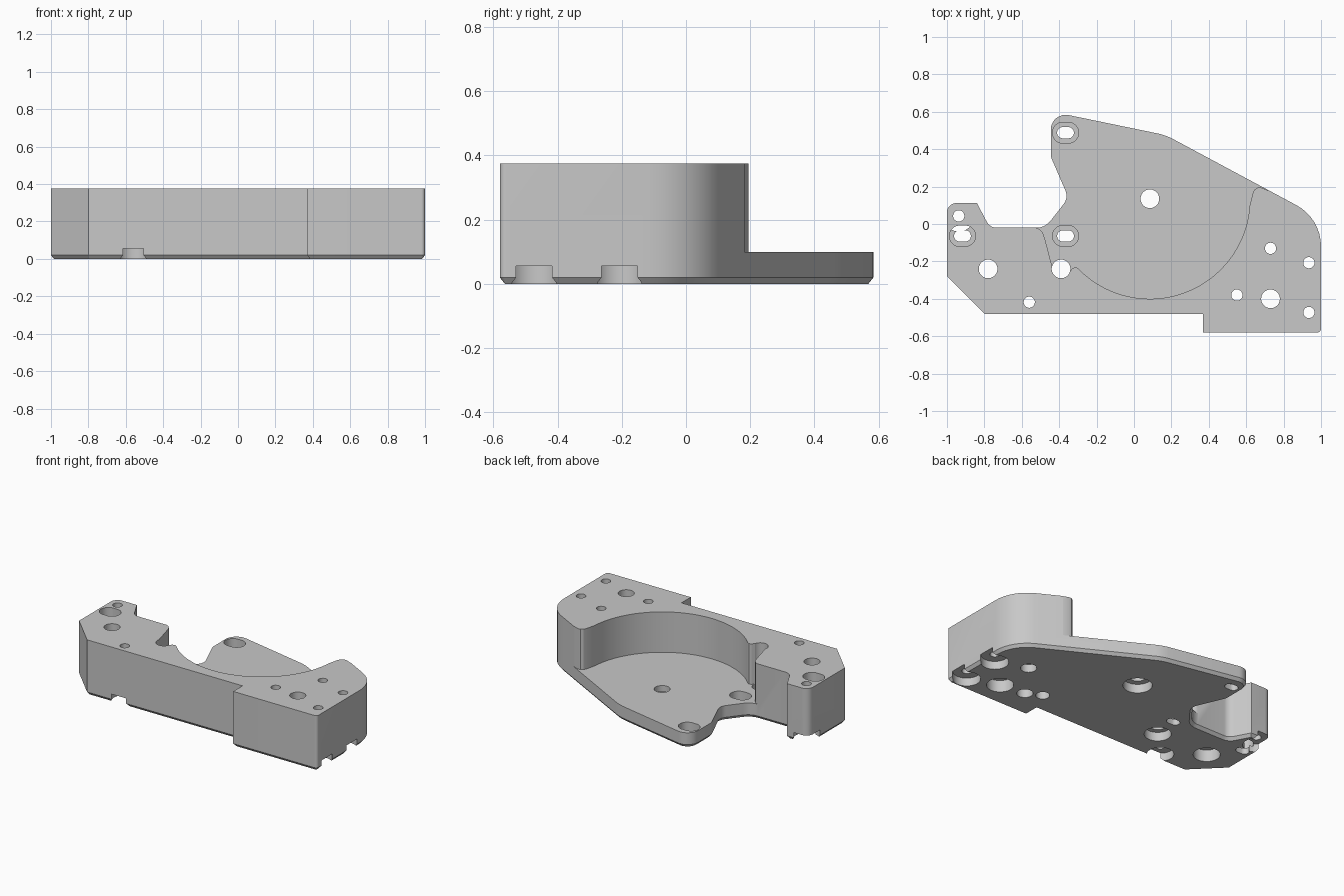
import bpy, bmesh
from math import cos, sin, tan, pi, radians
from mathutils import Vector

cube = bpy.data.objects.get("Cube")
if cube:
    bpy.data.objects.remove(cube, do_unlink=True)

HEIGHT, FLOOR = 0.375, 0.1
CHAMFER = 0.016

grey = bpy.data.materials.new("grey plastic")
grey.use_nodes = True
grey.diffuse_color = (0.58, 0.58, 0.58, 1)
grey.node_tree.nodes["Principled BSDF"].inputs["Base Color"].default_value = grey.diffuse_color


def finish(bm, name):
    bmesh.ops.recalc_face_normals(bm, faces=bm.faces[:])
    mesh = bpy.data.meshes.new(name)
    bm.to_mesh(mesh)
    bm.free()
    mesh.materials.append(grey)
    obj = bpy.data.objects.new(name, mesh)
    bpy.context.collection.objects.link(obj)
    return obj


def stack(rings):
    """Closed solid through rings of (points, height) with equal counts."""
    bm = bmesh.new()
    loops = [[bm.verts.new((x, y, z)) for x, y in pts] for pts, z in rings]
    n = len(loops[0])
    for a, b in zip(loops, loops[1:]):
        for i in range(n):
            j = (i + 1) % n
            bm.faces.new((a[i], a[j], b[j], b[i]))
    bottom = bm.faces.new(loops[0][::-1])
    bm.faces.new(loops[-1])
    bm.normal_update()
    return bm, bottom


def rounded(corners, steps=8):
    """Polygon whose corners (x, y, radius) are filleted with arcs."""
    out = []
    for i, (x, y, r) in enumerate(corners):
        p = Vector((x, y))
        if r == 0:
            out.append((x, y))
            continue
        u = (Vector(corners[i - 1][:2]) - p).normalized()
        v = (Vector(corners[(i + 1) % len(corners)][:2]) - p).normalized()
        half = u.angle(v) / 2
        centre = p + (u + v).normalized() * (r / sin(half))
        start = p + u * (r / tan(half)) - centre
        end = p + v * (r / tan(half)) - centre
        sweep = pi - 2 * half
        for k in range(steps + 1):
            t = k / steps
            q = (start * sin((1 - t) * sweep) + end * sin(t * sweep)) / sin(sweep)
            out.append(tuple(centre + q))
    return out


def pill(x, y, r, half=0.0, n=32):
    """Circle, or a slot along x when half is above zero."""
    pts = []
    for i in range(n):
        a = 2 * pi * (i + 0.5) / n
        pts.append((x + r * cos(a) + (half if cos(a) > 0 else -half), y + r * sin(a)))
    return pts


def cut(body, cutter):
    mod = body.modifiers.new("cut", 'BOOLEAN')
    mod.operation = 'DIFFERENCE'
    mod.solver = 'EXACT'
    mod.object = cutter
    bpy.context.view_layer.objects.active = body
    bpy.ops.object.modifier_apply(modifier=mod.name)
    bpy.data.objects.remove(cutter, do_unlink=True)


def step_cut(body, low, high, z):
    bm, _ = stack([(low, -0.1), (low, z), (high, z), (high, 0.5)])
    cut(body, finish(bm, "hole_cutter"))


def groove(body, pts, width=0.014, depth=0.01):
    """Shallow line cut into the underside along a closed outline."""
    bm = bmesh.new()
    face = bm.faces.new([bm.verts.new((x, y, -0.02)) for x, y in pts])
    bm.normal_update()
    bmesh.ops.inset_region(bm, faces=[face], thickness=width, use_even_offset=True)
    bmesh.ops.delete(bm, geom=[face], context='FACES_ONLY')
    ext = bmesh.ops.extrude_face_region(bm, geom=bm.faces[:], use_keep_orig=True)
    verts = [g for g in ext["geom"] if isinstance(g, bmesh.types.BMVert)]
    bmesh.ops.translate(bm, verts=verts, vec=(0, 0, 0.02 + depth))
    cut(body, finish(bm, "groove_cutter"))


# Main body: outline raised to full height, with a chamfered lower edge
outline = rounded([
    (-1, -0.28, 0), (-0.8, -0.48, 0), (0.37, -0.48, 0), (0.37, -0.58, 0),
    (1, -0.58, 0.02), (1, 0.03, 0.25), (0.17, 0.475, 0.3), (-0.445, 0.602, 0.08),
    (-0.445, 0.36, 0.06), (-0.35, 0.14, 0.07), (-0.475, -0.02, 0.1),
    (-0.77, -0.02, 0.06), (-0.84, 0.112, 0), (-1, 0.112, 0.05)])
bm, bottom = stack([(outline, 0.02), (outline, HEIGHT)])
bmesh.ops.inset_region(bm, faces=[bottom], thickness=CHAMFER, depth=0.02,
                       use_even_offset=True)
for v in bm.verts:
    if v.co.z < 0.01:
        v.co.z = 0
body = finish(bm, "motor_mount_body")

# Round pocket, open to the back, leaving a thin floor plate
cx, cy, radius = 0.085, 0.135, 0.535
arc = [(cx + radius * cos(radians(a)), cy + radius * sin(radians(a)))
       for a in range(-4, -137, -3)]
pocket = arc + [
    (-0.312, -0.231), (-0.328, -0.236), (-0.35, -0.262), (-0.4, -0.27), (-0.437, -0.23),
    (-0.476, -0.08), (-0.487, -0.047), (-0.505, -0.028), (-0.53, -0.018),
    (-0.53, 0.8), (0.75, 0.8), (0.716, 0.18), (0.68, 0.194), (0.66, 0.194),
    (0.643, 0.182), (0.634, 0.16)]
bm, _ = stack([(pocket[::-1], FLOOR), (pocket[::-1], 0.5)])
cut(body, finish(bm, "pocket_cutter"))

# Stepped screw holes: x, y, upper radius, lower radius, step height
for x, y, r, low, z in [
        (-0.937, 0.043, 0.03, 0.083, 0.055), (-0.56, -0.418, 0.03, 0.083, 0.055),
        (0.935, -0.207, 0.03, 0.086, 0.055), (0.935, -0.473, 0.03, 0.086, 0.055),
        (0.55, -0.38, 0.03, 0.05, 0.055), (0.73, -0.13, 0.03, 0.05, 0.055),
        (0.73, -0.4, 0.05, 0.083, 0.08), (-0.78, -0.24, 0.05, 0.083, 0.08),
        (-0.39, -0.24, 0.05, 0.083, 0.06), (cx, cy, 0.05, 0.09, 0.06)]:
    step_cut(body, pill(x, y, low), pill(x, y, r), z)

# Adjustment slots with a wide recess from above
for x, y in [(-0.366, 0.488), (-0.366, -0.064), (-0.917, -0.064)]:
    step_cut(body, pill(x, y, 0.03, 0.015), pill(x, y, 0.056, 0.014), 0.04)

# Blind pin hole in the underside
pin = pill(0.45, -0.33, 0.043)
bm, _ = stack([(pin, -0.1), (pin, 0.055)])
cut(body, finish(bm, "pin_hole_cutter"))

# Toothed groove and ring groove around the shaft hole on the underside
teeth = []
for i in range(8):
    for offset, r in [(-13, 0.225), (-9, 0.3), (9, 0.3), (13, 0.225)]:
        a = radians(45 * i + offset)
        teeth.append((cx + r * cos(a), cy + r * sin(a)))
groove(body, teeth)
groove(body, pill(cx, cy, 0.12))

# Smooth curved walls, crisp edges
bpy.ops.object.select_all(action='DESELECT')
body.select_set(True)
bpy.context.view_layer.objects.active = body
bpy.ops.object.shade_smooth_by_angle(angle=radians(25))
